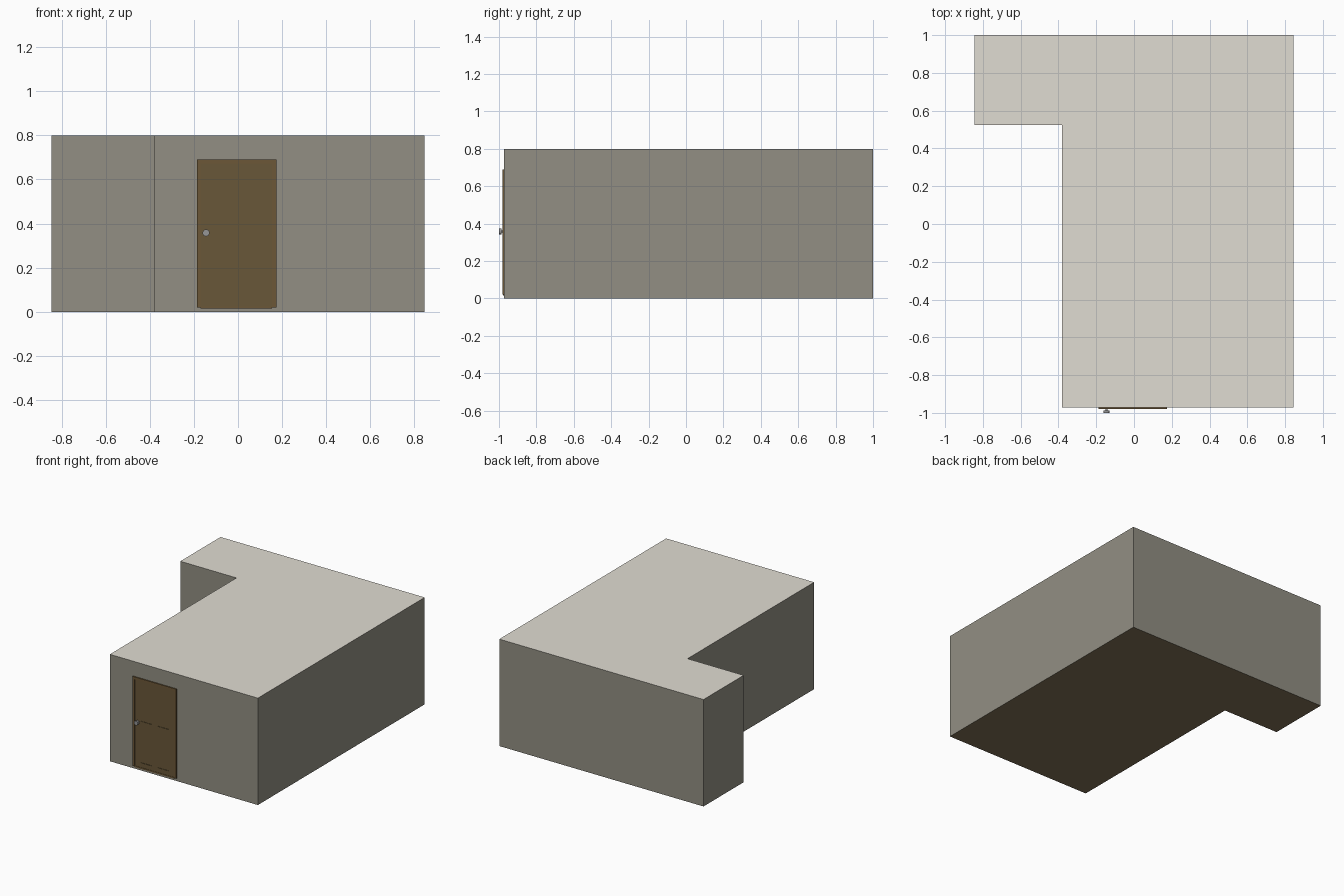
import bpy, bmesh, math

if "Cube" in bpy.data.objects:
    bpy.data.objects.remove(bpy.data.objects["Cube"])


def srgb(r, g, b):
    def lin(c):
        c /= 255
        return c / 12.92 if c <= 0.04045 else ((c + 0.055) / 1.055) ** 2.4
    return (lin(r), lin(g), lin(b), 1)


def material(name, rgb):
    m = bpy.data.materials.new(name)
    m.diffuse_color = srgb(*rgb)
    m.use_nodes = True
    m.node_tree.nodes["Principled BSDF"].inputs["Base Color"].default_value = m.diffuse_color
    return m


WALL = material("grey_wall", (146, 143, 131))
ROOF = material("pale_roof", (224, 220, 210))
FLOOR = material("brown_floor", (128, 112, 85))
DOOR = material("dark_wood", (105, 87, 56))
FRAME = material("frame_wood", (108, 87, 55))
METAL = material("knob_metal", (150, 150, 150))


def finish(name, bm, *mats):
    bmesh.ops.recalc_face_normals(bm, faces=bm.faces)
    me = bpy.data.meshes.new(name)
    bm.to_mesh(me)
    bm.free()
    for m in mats:
        me.materials.append(m)
    ob = bpy.data.objects.new(name, me)
    bpy.context.collection.objects.link(ob)
    return ob


def add_box(bm, x0, x1, y0, y1, z0, z1):
    for v in bmesh.ops.create_cube(bm, size=1)["verts"]:
        v.co = (x1 if v.co.x > 0 else x0,
                y1 if v.co.y > 0 else y0,
                z1 if v.co.z > 0 else z0)


# L-shaped building, coloured by face direction
bm = bmesh.new()
plan = [(-0.38, -0.972), (0.845, -0.972), (0.845, 1.0),
        (-0.845, 1.0), (-0.845, 0.525), (-0.38, 0.525)]
base = bm.faces.new([bm.verts.new((x, y, 0)) for x, y in plan])
ext = bmesh.ops.extrude_face_region(bm, geom=[base], use_keep_orig=True)
for v in ext["geom"]:
    if isinstance(v, bmesh.types.BMVert):
        v.co.z = 0.8
bmesh.ops.recalc_face_normals(bm, faces=bm.faces)
for f in bm.faces:
    f.material_index = 1 if f.normal.z > 0.5 else 2 if f.normal.z < -0.5 else 0
finish("building_shell", bm, WALL, ROOF, FLOOR)

BACK = -0.971                      # just inside the front wall
L, R, B, T = -0.17, 0.155, 0.025, 0.672   # door leaf outline

# Door frame: two jambs and a head
bm = bmesh.new()
add_box(bm, -0.187, L, -0.980, BACK, 0.02, 0.69)
add_box(bm, R, 0.174, -0.980, BACK, 0.02, 0.69)
add_box(bm, L, R, -0.980, BACK, T, 0.69)
finish("door_frame", bm, FRAME)

# Door leaf: backing with stiles and rails around four sunken panels
bm = bmesh.new()
add_box(bm, L, R, -0.9735, BACK, B, T)
for x0, x1 in ((L, -0.12), (-0.03, 0.02), (0.11, R)):
    add_box(bm, x0, x1, -0.977, -0.973, B, T)
for x0, x1 in ((-0.12, -0.03), (0.02, 0.11)):
    for z0, z1 in ((B, 0.06), (0.32, 0.37), (0.63, T)):
        add_box(bm, x0, x1, -0.977, -0.973, z0, z1)
finish("door_leaf", bm, DOOR)

# Threshold strip under the leaf
bm = bmesh.new()
add_box(bm, L, R, -0.979, BACK, 0.015, B)
finish("door_threshold", bm, FRAME)

# Door knob: rose, spindle and grip, all turned along y
for name, r, y0, y1 in (("knob_rose", 0.014, -0.980, -0.975),
                        ("knob_spindle", 0.006, -0.988, -0.979),
                        ("knob_grip", 0.016, -1.0, -0.987)):
    bpy.ops.mesh.primitive_cylinder_add(
        vertices=12, radius=r, depth=y1 - y0,
        location=(-0.145, (y0 + y1) / 2, 0.358), rotation=(math.pi / 2, 0, 0))
    ob = bpy.context.object
    ob.name = name
    ob.data.materials.append(METAL)
